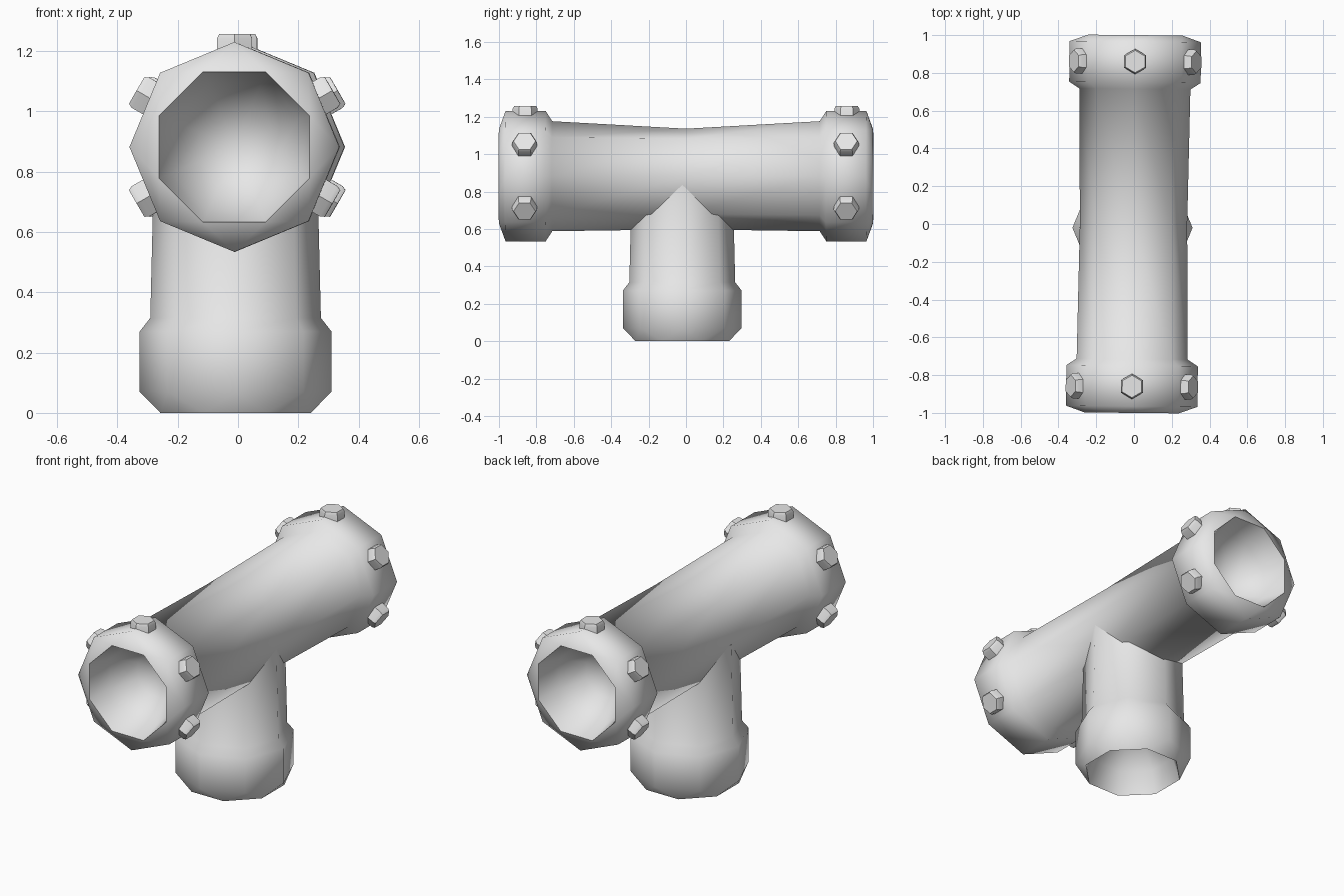
import bpy, bmesh
from math import sin, cos, pi, radians
from mathutils import Matrix, Vector

cube = bpy.data.objects.get("Cube")
if cube:
    bpy.data.objects.remove(cube)

grey = bpy.data.materials.new("plain_grey")
grey.use_nodes = True
GREY = (0.8, 0.8, 0.8, 1)
grey.diffuse_color = GREY
grey.node_tree.nodes["Principled BSDF"].inputs["Base Color"].default_value = GREY


def turned(name, rings, ends, sides, along_y=False, phase=0.0, angle=75):
    """Faceted solid from (height, radius, half_twist) rings, closed by a centre point at each end."""
    bm = bmesh.new()

    def point(r, a, t):
        p = (r * cos(a), r * sin(a), t)
        return bm.verts.new((p[0], p[2], p[1]) if along_y else p)

    loops = [[point(r, phase + (k + tw / 2) * 2 * pi / sides, t) for k in range(sides)]
             for t, r, tw in rings]
    for i in range(len(loops) - 1):
        a, b = loops[i], loops[i + 1]
        change = rings[i + 1][2] - rings[i][2]
        for k in range(sides):
            n = (k + 1) % sides
            if change == 0:
                bm.faces.new((a[k], a[n], b[n], b[k]))
            else:
                # half-step twist: band of alternating triangles
                lo, hi = (a, b) if change > 0 else (b, a)
                bm.faces.new((lo[k], lo[n], hi[k]))
                bm.faces.new((lo[n], hi[n], hi[k]))
    for t, loop in zip(ends, (loops[0], loops[-1])):
        c = point(0, 0, t)
        for k in range(sides):
            bm.faces.new((loop[k], loop[(k + 1) % sides], c))
    bmesh.ops.recalc_face_normals(bm, faces=bm.faces)
    mesh = bpy.data.meshes.new(name)
    bm.to_mesh(mesh)
    bm.free()
    mesh.materials.append(grey)
    obj = bpy.data.objects.new(name, mesh)
    bpy.context.collection.objects.link(obj)
    bpy.ops.object.select_all(action='DESELECT')
    obj.select_set(True)
    bpy.context.view_layer.objects.active = obj
    bpy.ops.object.shade_smooth_by_angle(angle=radians(angle))
    return obj


# Horizontal pipe: hollow mouth, chamfered collar, barrel, then mirrored
half = [(-0.74, 0.13, 1), (-0.86, 0.23, 1), (-1, 0.27, 1),
        (-0.965, 0.348, 0), (-0.75, 0.348, 0), (-0.715, 0.294, 0)]
rings = half + [(0, 0.284, 0)] + [(-t, r, tw) for t, r, tw in reversed(half)]
pipe = turned("cross_pipe", rings, (-0.7, 0.7), 8, along_y=True)
for v in pipe.data.vertices:
    # shallow dip in the middle of the top ridge
    if abs(v.co.y) < 0.01 and v.co.z > 0.27:
        v.co.z = 0.254
place = Matrix.Translation((-0.0025, 0, 0.882)) @ Matrix.Rotation(-0.01, 4, 'Z')
pipe.matrix_world = place

# Upright leg with hollow foot and collar
leg = turned("leg_pipe",
             [(0.25, 0.13, 1), (0.13, 0.23, 1), (0, 0.27, 1), (0.07, 0.318, 0),
              (0.27, 0.318, 0), (0.315, 0.283, 0), (0.85, 0.27, 0)],
             (0.29, 0.85), 8)
leg.location = (-0.008, -0.02, 0)

# Hexagonal bolts around both collars, none underneath
for end, y in (("front", -0.86), ("back", 0.86)):
    for spot, turn in (("top", 0), ("upper_left", 60), ("lower_left", 120),
                       ("upper_right", -60), ("lower_right", -120)):
        bolt = turned(f"{end}_{spot}_bolt",
                      [(0.28, 0.067, 0), (0.36, 0.067, 0), (0.375, 0.059, 0)],
                      (0.28, 0.375), 6, phase=pi / 6, angle=30)
        bolt.matrix_world = (place @ Matrix.Translation(Vector((0, y, 0)))
                             @ Matrix.Rotation(radians(turn), 4, 'Y'))
